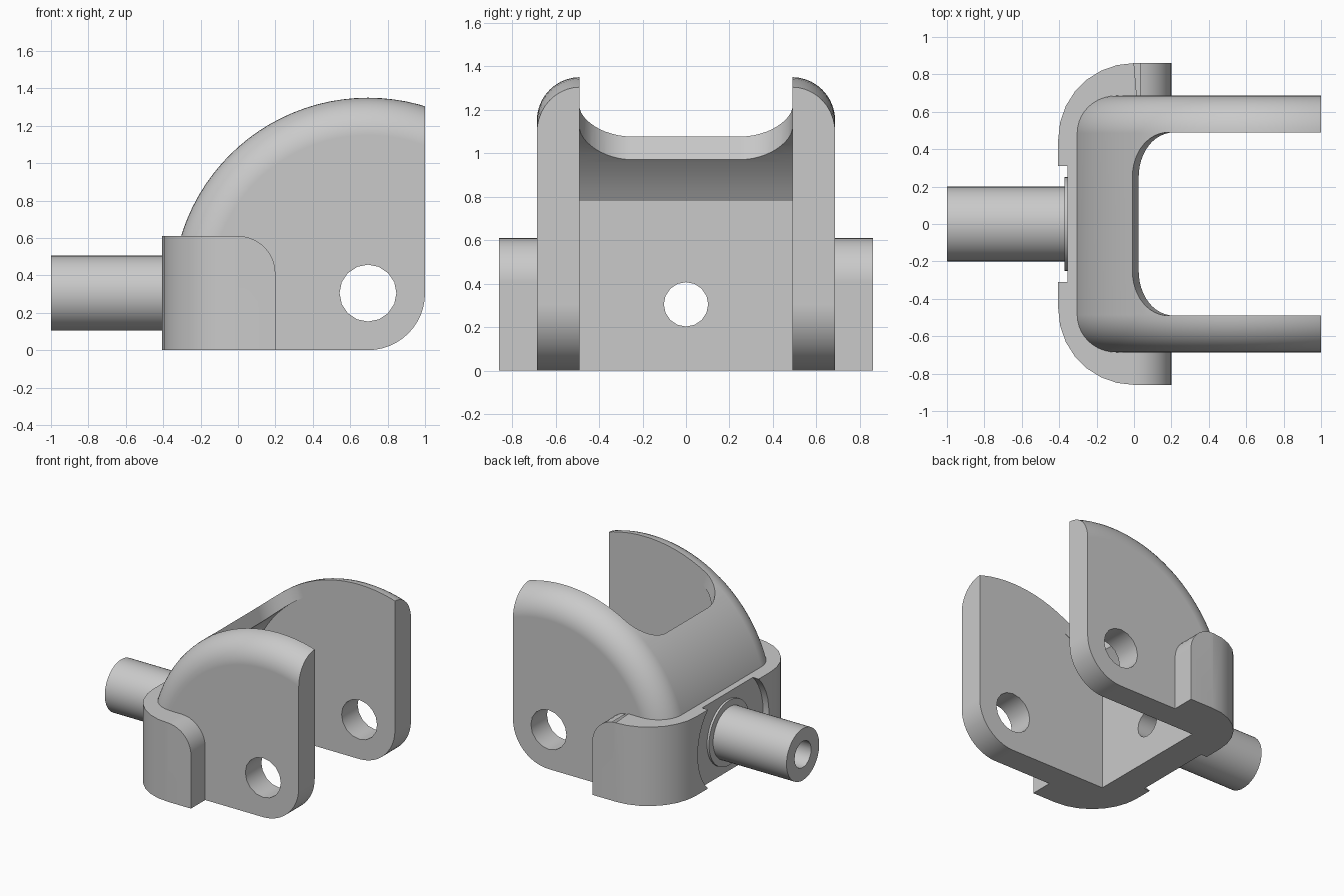
import bpy, bmesh
from math import sin, cos, radians

cube = bpy.data.objects.get("Cube")
if cube:
    bpy.data.objects.remove(cube)

steel = bpy.data.materials.new("grey steel")
steel.use_nodes = True
grey = (0.59, 0.59, 0.59, 1)
steel.diffuse_color = grey
steel.node_tree.nodes["Principled BSDF"].inputs["Base Color"].default_value = grey

PX, PZ = 0.695, 0.305          # pivot axis of the fork
OUTER, INNER = 1.045, 0.945    # shell radii around the pivot
HALF, SLOT = 0.686, 0.49       # outer and inner half widths
FILLET = 0.2
PLACE = {"x": lambda a, b, t: (t, a, b),
         "y": lambda a, b, t: (a, t, b),
         "z": lambda a, b, t: (a, b, t)}


def arc(cx, cy, r, start, end, n):
    return [(cx + r * cos(radians(start + (end - start) * i / n)),
             cy + r * sin(radians(start + (end - start) * i / n))) for i in range(n + 1)]


def circle(cx, cy, r, n):
    return arc(cx, cy, r, 0, 360, n)[:-1]


def loft(name, axis, sections):
    """Skin a closed solid through (position, outline) sections along one axis."""
    bm = bmesh.new()
    rings = [[bm.verts.new(PLACE[axis](a, b, t)) for a, b in outline]
             for t, outline in sections]
    bm.faces.new(rings[0])
    bm.faces.new(rings[-1])
    n = len(rings[0])
    for low, high in zip(rings, rings[1:]):
        for i in range(n):
            j = (i + 1) % n
            bm.faces.new((low[i], low[j], high[j], high[i]))
    bmesh.ops.recalc_face_normals(bm, faces=bm.faces)
    mesh = bpy.data.meshes.new(name)
    bm.to_mesh(mesh)
    bm.free()
    mesh.materials.append(steel)
    ob = bpy.data.objects.new(name, mesh)
    bpy.context.collection.objects.link(ob)
    return ob


def prism(name, axis, low, high, outline):
    return loft(name, axis, [(low, outline), (high, outline)])


def combine(ob, operation, *tools):
    for tool in tools:
        mod = ob.modifiers.new(operation.lower(), "BOOLEAN")
        mod.operation, mod.object, mod.solver = operation, tool, "EXACT"
        mod.use_hole_tolerant = True
        bpy.context.view_layer.objects.active = ob
        bpy.ops.object.modifier_apply(modifier=mod.name)


# Round fork body: a thick disc with filleted rims
rim = arc(OUTER - FILLET, HALF - FILLET, FILLET, 90, 0, 10)
profile = rim + [(r, -y) for r, y in reversed(rim)]
fork = loft("fork", "y", [(y, circle(PX, PZ, r, 96)) for r, y in profile])

# Collar wrapped around the back
plan = [(0.4, -0.86), (0.4, 0.86),
        *arc(0, 0.455, 0.405, 90, 180, 7), *arc(0, -0.455, 0.405, 180, 270, 7)]
collar = prism("collar", "z", 0, 0.7, plan)

# Stem and its washer at the back
stem = prism("stem", "x", -1, -0.33, circle(0, PZ, 0.2, 48))
washer = prism("washer", "x", -0.372, -0.335, circle(0, PZ, 0.25, 48))

# Side outlines: rounded lower corner of the fork, rounded ends of the collar
fork_side = prism("fork_side", "y", -1, 1, [
    (-0.6, 0), *arc(PX, PZ, PZ, -90, 0, 12), (1, 1.6), (-0.6, 1.6)])
collar_side = prism("collar_side", "y", -1, 1, [
    (-0.6, -0.1), (0.2, -0.1), *arc(0, 0.41, 0.2, 0, 90, 10), (-0.6, 0.61)])

# Cavity between the arms: flat back wall and curved ceiling
cavity = prism("cavity", "y", -SLOT, SLOT, [
    *arc(PX, PZ, INNER, 149.85, 0, 44), (PX + INNER, -0.3), (-0.122, -0.3)])

# Slightly leaning opening through the top of the shell
R = 0.24
outline = [(1.8, -SLOT), (1.8, SLOT),
           *arc(R - 0.01, SLOT - R, R, 90, 180, 12),
           *arc(R - 0.01, R - SLOT, R, 180, 270, 12)]
opening = loft("opening", "z", [
    (z, [(x + 0.32 * (1.08 - z), y) for x, y in outline]) for z in (0.75, 1.6)])

# Round holes and the recess behind the washer
pivot_hole = prism("pivot_hole", "y", -1, 1, circle(PX, PZ, 0.152, 16))
bore = prism("bore", "x", -1.2, 0.2, circle(0, PZ, 0.102, 16))
recess = prism("recess", "x", -0.6, -0.355, circle(0, PZ, 0.435, 48))

combine(fork, "INTERSECT", fork_side)
combine(fork, "DIFFERENCE", cavity, opening, pivot_hole, bore)
combine(collar, "INTERSECT", collar_side)
combine(collar, "DIFFERENCE", recess, cavity, bore)
combine(stem, "DIFFERENCE", bore)
combine(washer, "DIFFERENCE", bore)
for tool in (fork_side, collar_side, cavity, opening, pivot_hole, bore, recess):
    bpy.data.objects.remove(tool)

# Smooth curves, crisp edges
for ob in (fork, collar, stem, washer):
    bpy.ops.object.select_all(action="DESELECT")
    ob.select_set(True)
    bpy.context.view_layer.objects.active = ob
    bpy.ops.object.shade_smooth_by_angle(angle=radians(30))
    mod = ob.modifiers.new("even_normals", "WEIGHTED_NORMAL")
    mod.keep_sharp = True
